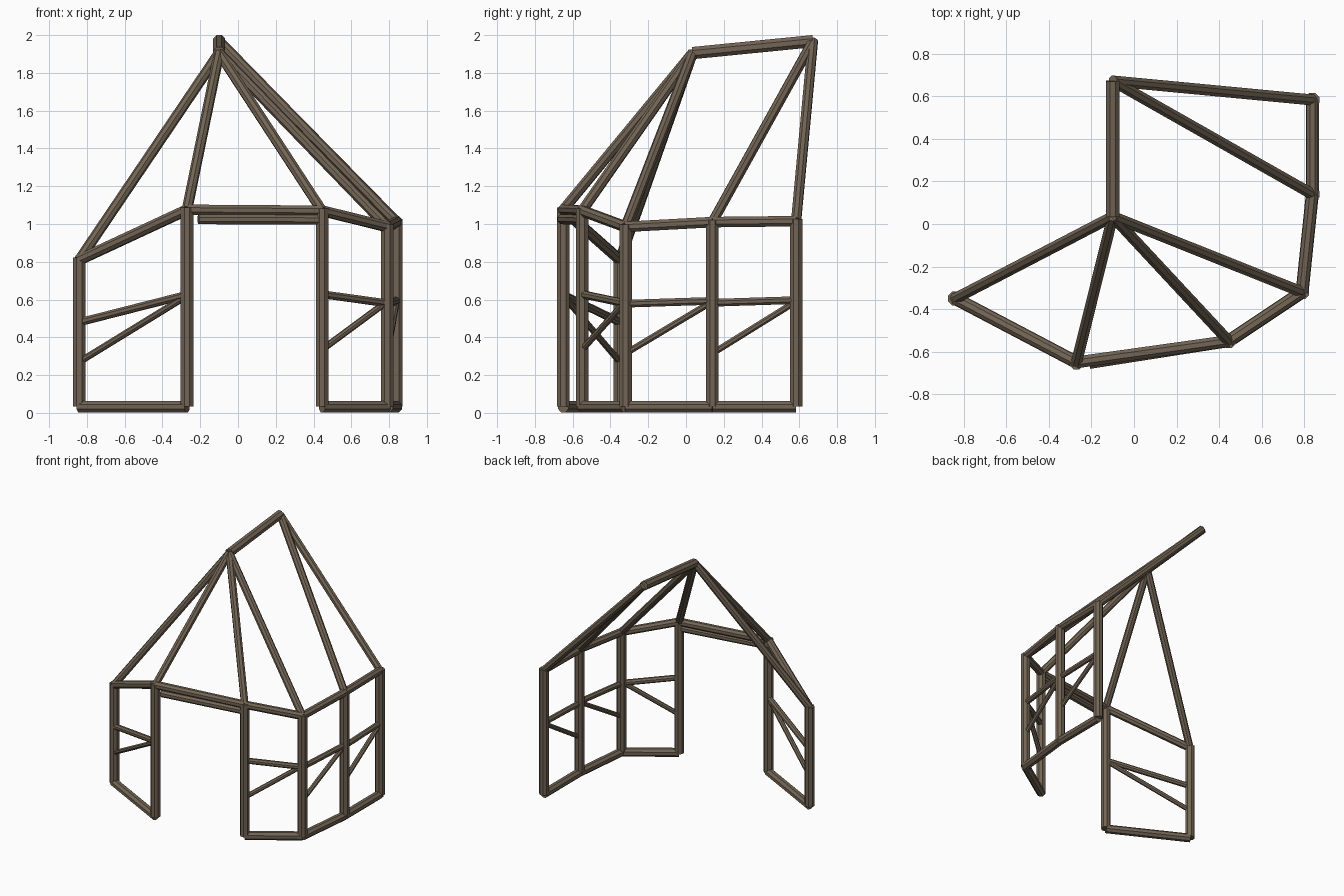
import bpy, bmesh, math
from mathutils import Vector, Matrix

if "Cube" in bpy.data.objects:
    bpy.data.objects.remove(bpy.data.objects["Cube"])

wood = bpy.data.materials.new("weathered_wood")
wood.diffuse_color = (0.17, 0.13, 0.09, 1)
wood.use_nodes = True
wood.node_tree.nodes["Principled BSDF"].inputs["Base Color"].default_value = wood.diffuse_color


def pole(name, a, b, radius, sides=8):
    """Faceted pole between two points, one flat side facing up."""
    a, b = Vector(a), Vector(b)
    d = (b - a).normalized()
    ref = Vector((0, 1, 0)) if abs(d.z) > 0.99 else Vector((0, 0, 1))
    u = d.cross(ref).normalized()
    v = u.cross(d)
    rot = Matrix((u, v, d)).transposed().to_4x4()
    bm = bmesh.new()
    bmesh.ops.create_cone(
        bm, cap_ends=True, segments=sides, radius1=radius, radius2=radius,
        depth=(b - a).length,
        matrix=Matrix.Translation((a + b) / 2) @ rot @ Matrix.Rotation(math.pi / sides, 4, 'Z'))
    me = bpy.data.meshes.new(name)
    bm.to_mesh(me)
    bm.free()
    me.materials.append(wood)
    ob = bpy.data.objects.new(name, me)
    bpy.context.collection.objects.link(ob)


# Post plan positions and eave heights, left end round to the back right
posts = [(-0.84, -0.35, 0.81), (-0.27, -0.65, 1.075), (0.445, -0.55, 1.07),
         (0.79, -0.32, 0.985), (0.838, 0.14, 1.01), (0.838, 0.583, 1.015)]
base = 0.033
ridge_front, ridge_back = (-0.1, 0.035, 1.905), (-0.1, 0.672, 1.968)


def at(i, z):
    return (posts[i][0], posts[i][1], z)


# Upright posts
for i, p in enumerate(posts):
    pole(f"post_{i + 1}", at(i, base), at(i, p[2] + 0.012), 0.036)

# Eave beams
for i in range(5):
    pole(f"eave_beam_{i + 1}", posts[i], posts[i + 1], 0.03)

# Door lintel just under the front eave beam
pole("door_lintel", (-0.21, -0.655, 1.025), (0.43, -0.555, 1.022), 0.028)

# Wall panels: left post, rail height at each end, brace foot and head
panels = [(0, 0.48, 0.625, 0.27, 0.62), (2, 0.628, 0.58, 0.335, 0.59),
          (3, 0.578, 0.593, 0.315, 0.59), (4, 0.583, 0.597, 0.315, 0.59)]
for n, (i, r0, r1, b0, b1) in enumerate(panels, 1):
    pole(f"sill_{n}", at(i, base), at(i + 1, base), 0.033)
    pole(f"middle_rail_{n}", at(i, r0), at(i + 1, r1), 0.022)
    pole(f"diagonal_brace_{n}", at(i, b0), at(i + 1, b1), 0.018)

# Ridge and rafters
pole("ridge_beam", ridge_front, ridge_back, 0.035)
for i in range(6):
    pole(f"rafter_{i + 1}", posts[i], ridge_front if i < 4 else ridge_back, 0.028)
